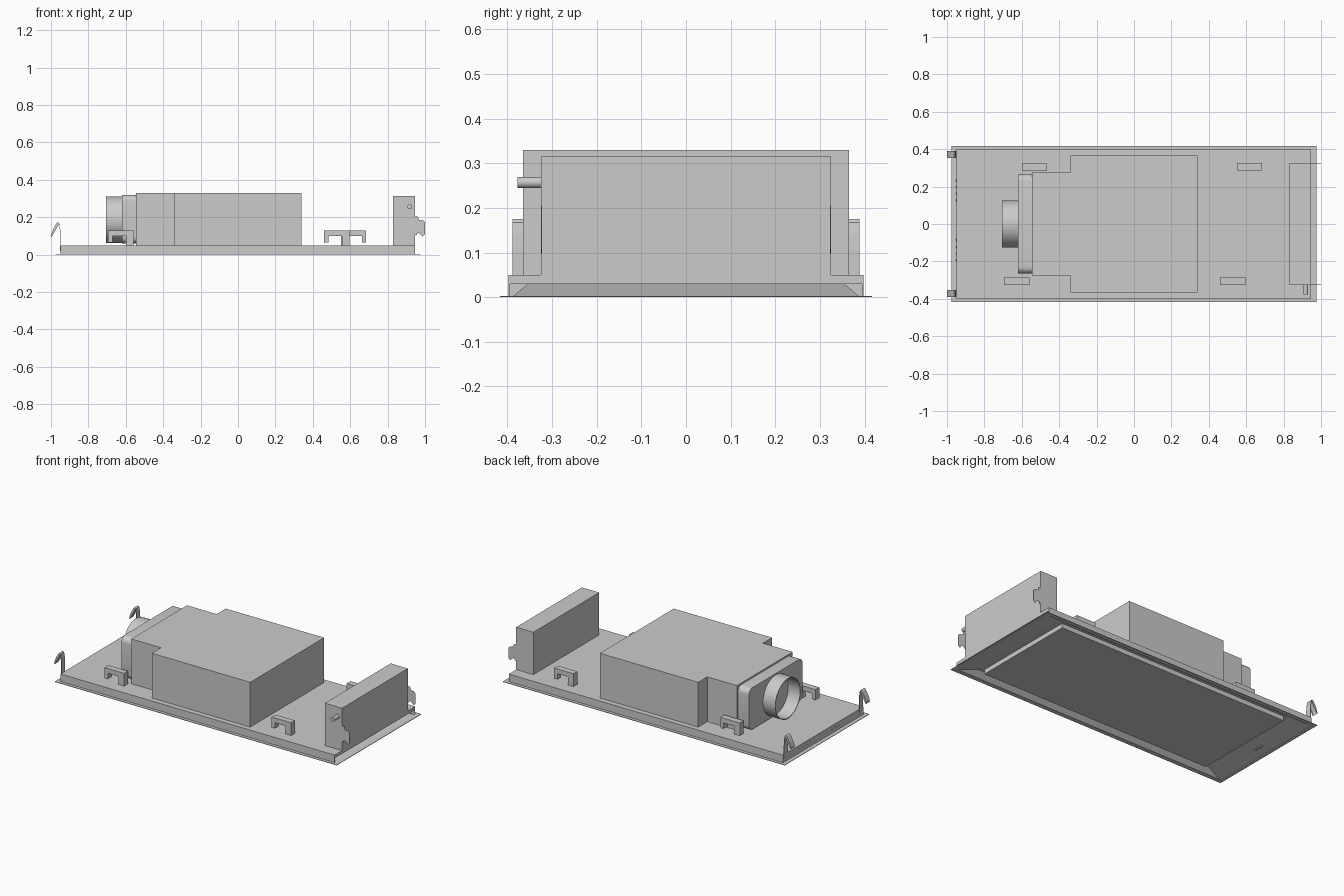
import bpy, bmesh, math
from mathutils import Matrix, Vector

if "Cube" in bpy.data.objects:
    bpy.data.objects.remove(bpy.data.objects["Cube"])


def make(name, bm, smooth=False):
    bmesh.ops.recalc_face_normals(bm, faces=bm.faces)
    me = bpy.data.meshes.new(name)
    bm.to_mesh(me)
    bm.free()
    ob = bpy.data.objects.new(name, me)
    bpy.context.collection.objects.link(ob)
    if smooth:
        bpy.ops.object.select_all(action='DESELECT')
        bpy.context.view_layer.objects.active = ob
        ob.select_set(True)
        bpy.ops.object.shade_smooth_by_angle(angle=math.radians(35))
    return ob


def add_box(bm, x0, x1, y0, y1, z0, z1):
    m = Matrix.Translation(((x0 + x1) / 2, (y0 + y1) / 2, (z0 + z1) / 2))
    m = m @ Matrix.Diagonal((x1 - x0, y1 - y0, z1 - z0, 1))
    bmesh.ops.create_cube(bm, size=1, matrix=m)


def boxes(name, *dims):
    bm = bmesh.new()
    for d in dims:
        add_box(bm, *d)
    return make(name, bm)


def extrude_xz(name, pts, y0, y1):
    """Closed x-z profile extruded along y."""
    bm = bmesh.new()
    f = bm.faces.new([bm.verts.new((x, y0, z)) for x, z in pts])
    r = bmesh.ops.extrude_face_region(bm, geom=[f])
    bmesh.ops.translate(bm, vec=(0, y1 - y0, 0),
                        verts=[v for v in r['geom'] if isinstance(v, bmesh.types.BMVert)])
    return make(name, bm)


def add_cyl(bm, center, r, depth, axis, seg=32, caps=True):
    rot = Vector((0, 0, 1)).rotation_difference(Vector(axis)).to_matrix().to_4x4()
    bmesh.ops.create_cone(bm, cap_ends=caps, segments=seg, radius1=r, radius2=r,
                          depth=depth, matrix=Matrix.Translation(center) @ rot)


# Shallow tray; its right wall stops above the frame slope
X0, X1, Y, T = -0.95, 0.947, 0.398, 0.004
boxes("tray",
      (X0, X1, -Y, Y, 0.05 - T, 0.05),
      (X0, X0 + T, -Y, Y, 0.0, 0.05),
      (X0, X1, -Y, -Y + T, 0.0, 0.05),
      (X0, X1, Y - T, Y, 0.0, 0.05),
      (X1 - T, X1, -Y, Y, 0.03, 0.05))

# Flange with inward sloping recess and recess ceiling
bm = bmesh.new()
loops = []
for hx, hy, z in ((0.975, 0.417, 0.003), (0.975, 0.417, 0.0), (0.945, 0.39, 0.0),
                  (0.83, 0.355, 0.03), (0.78, 0.32, 0.03)):
    loops.append([bm.verts.new((sx * hx, sy * hy, z))
                  for sx, sy in ((-1, -1), (1, -1), (1, 1), (-1, 1))])
for a, b in zip(loops, loops[1:]):
    for i in range(4):
        j = (i + 1) % 4
        bm.faces.new((a[i], a[j], b[j], b[i]))
bm.faces.new(loops[-1])
make("flange_frame", bm)
boxes("flange_top",
      (-0.975, X0, -0.417, 0.417, 0.001, 0.003), (X1, 0.975, -0.417, 0.417, 0.001, 0.003),
      (X0, X1, -0.417, -Y, 0.001, 0.003), (X0, X1, Y, 0.417, 0.001, 0.003))

# Suction panel hanging in the recess
boxes("suction_panel", (-0.80, 0.80, -0.335, 0.335, 0.002, 0.03))

# Touch buttons on the left slope
boxes("buttons", *[(-0.905, -0.893, y - 0.005, y + 0.005, 0.007, 0.02)
                   for y in (-0.03, -0.015, 0, 0.015, 0.03)])

# Screw dots on the left tray wall
bm = bmesh.new()
for yc in (0.18, -0.14):
    for k in range(4):
        add_cyl(bm, (X0 - 0.0005, yc + (k - 1.5) * 0.035, 0.025), 0.006, 0.002, (1, 0, 0), 12)
make("screw_dots", bm)

# Motor housing with narrower neck
hous = [(-0.545, -0.275), (-0.34, -0.275), (-0.34, -0.365), (0.34, -0.365),
        (0.34, 0.365), (-0.34, 0.365), (-0.34, 0.275), (-0.545, 0.275)]
bm = bmesh.new()
f = bm.faces.new([bm.verts.new((x, y, 0.05)) for x, y in hous])
r = bmesh.ops.extrude_face_region(bm, geom=[f])
bmesh.ops.translate(bm, vec=(0, 0, 0.28),
                    verts=[v for v in r['geom'] if isinstance(v, bmesh.types.BMVert)])
make("motor_housing", bm)

# Outlet plate with rounded corners
bm = bmesh.new()
add_box(bm, -0.62, -0.545, -0.265, 0.265, 0.06, 0.32)
edges = [e for e in bm.edges if abs(e.verts[0].co.x - e.verts[1].co.x) > 0.01]
bmesh.ops.bevel(bm, geom=edges, offset=0.035, segments=6, profile=0.5, affect='EDGES')
make("outlet_plate", bm, True)

# Open duct collar
bm = bmesh.new()
rings = []
for x, rad in ((-0.62, 0.125), (-0.705, 0.125), (-0.705, 0.121), (-0.622, 0.121)):
    rings.append([bm.verts.new((x, rad * math.cos(a), 0.187 + rad * math.sin(a)))
                  for a in [2 * math.pi * i / 48 for i in range(48)]])
for a, b in zip(rings, rings[1:]):
    for i in range(48):
        j = (i + 1) % 48
        bm.faces.new((a[i], a[j], b[j], b[i]))
bm.faces.new(rings[-1])
make("duct_collar", bm, True)
bm = bmesh.new()
add_cyl(bm, (-0.627, 0, 0.187), 0.006, 0.012, (1, 0, 0), 12)
make("duct_hub", bm)

# Control box with cable stub
boxes("control_box", (0.828, 0.947, -0.325, 0.325, 0.05, 0.315))
bm = bmesh.new()
add_cyl(bm, (0.918, -0.351, 0.257), 0.0125, 0.054, (0, 1, 0), 24)
make("cable_stub", bm, True)

# Sheet hooks on both ends of the control box
hook = [(0.94, 0.205), (0.962, 0.205), (0.968, 0.186), (0.988, 0.184), (1.0, 0.172),
        (1.0, 0.108), (0.985, 0.098), (0.975, 0.112), (0.96, 0.118), (0.955, 0.104), (0.94, 0.104)]
for s in (-1, 1):
    extrude_xz("box_hook", hook, s * 0.323, s * 0.325)

# Mounting brackets: tall leg, bar, short outer leg
brk = [(0, 0.05), (0.04, 0.05), (0.04, 0.1), (0.112, 0.1), (0.112, 0.065),
       (0.135, 0.065), (0.135, 0.13), (0, 0.13)]
for x, s in ((-0.56, -1), (0.595, -1), (-0.60, 1), (0.55, 1)):
    extrude_xz("mounting_bracket", [(x + s * px, pz) for px, pz in brk], s * 0.287, s * 0.325)

# Folded spring clips on the left edge
path = [(-0.951, 0.03), (-0.951, 0.11), (-0.954, 0.145), (-0.958, 0.17), (-0.963, 0.175),
        (-0.97, 0.168), (-0.986, 0.14), (-0.997, 0.112), (-0.999, 0.098)]
strip = path + [(x + 0.003, z - 0.003) for x, z in reversed(path)]
for s in (-1, 1):
    extrude_xz("spring_clip", strip, s * 0.353, s * 0.389)
